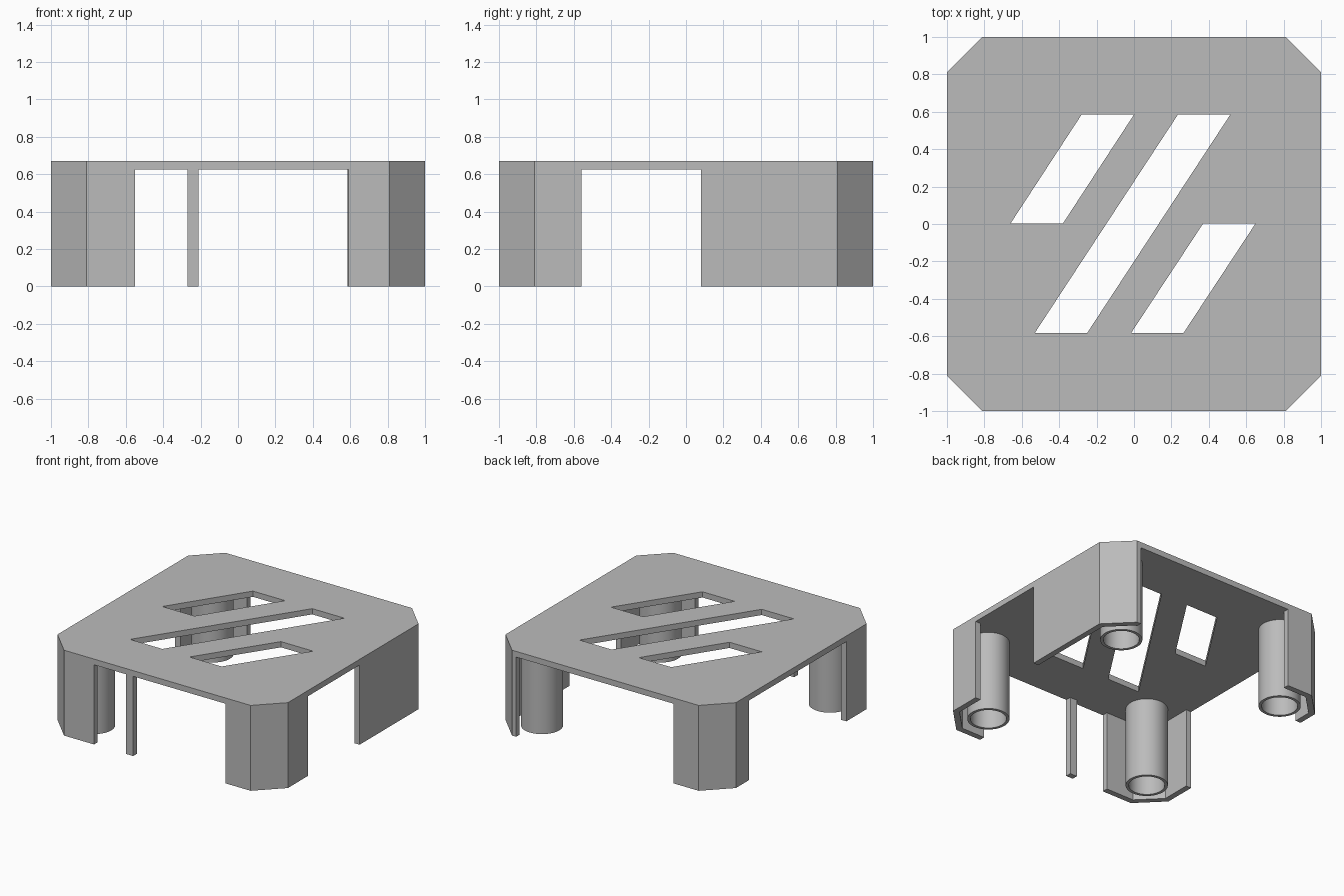
import bpy, bmesh, math

if "Cube" in bpy.data.objects:
    bpy.data.objects.remove(bpy.data.objects["Cube"])

H, PLATE_Z, T = 0.67, 0.625, 0.045   # height, underside of plate, wall thickness

grey = bpy.data.materials.new("mid grey")
grey.diffuse_color = (0.5, 0.5, 0.5, 1)
grey.use_nodes = True
grey.node_tree.nodes["Principled BSDF"].inputs["Base Color"].default_value = grey.diffuse_color


def finish(name, bm):
    bmesh.ops.recalc_face_normals(bm, faces=bm.faces)
    me = bpy.data.meshes.new(name)
    bm.to_mesh(me)
    bm.free()
    me.materials.append(grey)
    ob = bpy.data.objects.new(name, me)
    bpy.context.collection.objects.link(ob)
    return ob


def prism(name, pts, z0, z1):
    bm = bmesh.new()
    f = bm.faces.new([bm.verts.new((x, y, z0)) for x, y in pts])
    r = bmesh.ops.extrude_face_region(bm, geom=[f])
    for v in r["geom"]:
        if isinstance(v, bmesh.types.BMVert):
            v.co.z = z1
    return finish(name, bm)


def box(name, x0, x1, y0, y1, z0, z1):
    return prism(name, [(x0, y0), (x1, y0), (x1, y1), (x0, y1)], z0, z1)


def octagon(a, b):
    return [(-b, -a), (b, -a), (a, -b), (a, b), (b, a), (-b, a), (-a, b), (-a, -b)]


# Cover body: a chamfered block hollowed out from below
cover = prism("cover_body", octagon(1, 0.81), 0, H)
inner_b = 0.81 - T * math.tan(math.radians(22.5))
cutters = [prism("cavity_cutter", octagon(1 - T, inner_b), -0.1, PLATE_Z)]

# Openings in the four side walls
for x0, x1, y0, y1 in [(-0.55, -0.27, -1.1, -0.9), (-0.21, 0.59, -1.1, -0.9),
                       (-0.59, 0.775, 0.9, 1.1),
                       (0.9, 1.1, -0.56, 0.08), (-1.1, -0.9, -0.56, 0.65)]:
    cutters.append(box("opening_cutter", x0, x1, y0, y1, -0.1, PLATE_Z))

# Slanted vent slots in the top: (bottom left x, bottom y, top left x, top y)
for xb, yb, xt, yt in [(-0.66, 0.003, -0.28, 0.585), (-0.53, -0.582, 0.235, 0.585),
                       (-0.015, -0.582, 0.37, 0.003)]:
    w = 0.28
    cutters.append(prism("slot_cutter", [(xb, yb), (xb + w, yb), (xt + w, yt), (xt, yt)],
                         0.5, 0.8))

bpy.context.view_layer.objects.active = cover
for c in cutters:
    m = cover.modifiers.new("cut", 'BOOLEAN')
    m.operation, m.solver, m.object = 'DIFFERENCE', 'EXACT', c
    bpy.ops.object.modifier_apply(modifier=m.name)
for c in cutters:
    bpy.data.objects.remove(c)

# Hollow corner posts
N, RO, RI, P = 48, 0.15, 0.128, 0.735
for sy, yn in ((-1, "front"), (1, "back")):
    for sx, xn in ((-1, "left"), (1, "right")):
        bm = bmesh.new()
        rings = []
        for r, z in ((RO, PLATE_Z + 0.01), (RO, 0), (RI, 0), (RI, PLATE_Z + 0.01)):
            rings.append([bm.verts.new((sx * P + r * math.cos(2 * math.pi * i / N),
                                        sy * P + r * math.sin(2 * math.pi * i / N), z))
                          for i in range(N)])
        for k in range(4):
            a, b = rings[k], rings[(k + 1) % 4]
            for i in range(N):
                j = (i + 1) % N
                bm.faces.new((a[i], a[j], b[j], b[i]))
        post = finish(f"{yn}_{xn}_post", bm)
        bpy.ops.object.select_all(action='DESELECT')
        post.select_set(True)
        bpy.context.view_layer.objects.active = post
        bpy.ops.object.shade_smooth_by_angle(angle=math.radians(30))
